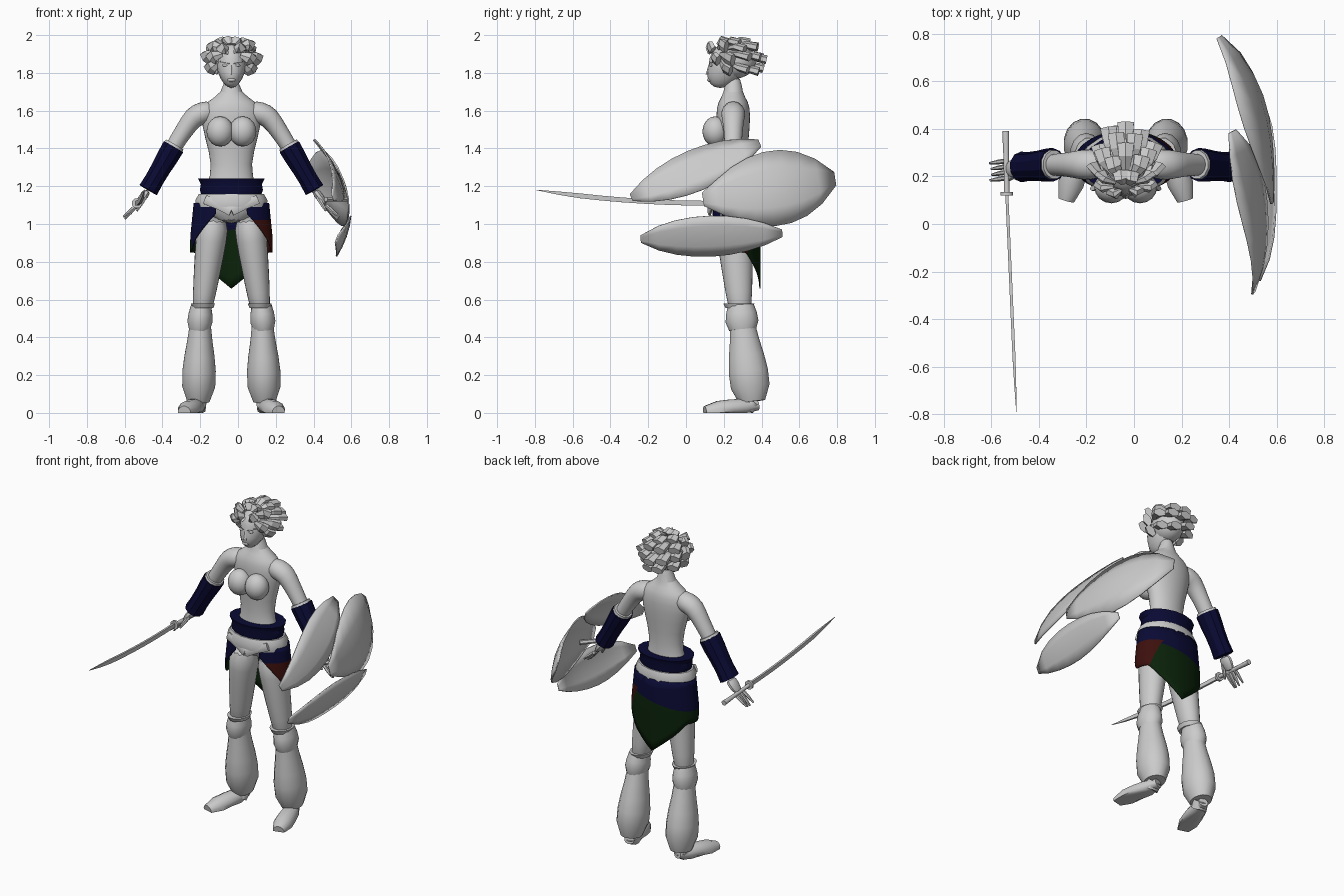
import bpy
import bmesh
import math
import random
from mathutils import Vector

if "Cube" in bpy.data.objects:
    bpy.data.objects.remove(bpy.data.objects["Cube"], do_unlink=True)

random.seed(4)
BODY_X = -0.035  # centre line of the figure
RIGHT, LEFT = -1, 1


def material(name, *colour):
    mat = bpy.data.materials.new(name)
    mat.use_nodes = True
    mat.diffuse_color = (*colour, 1)
    mat.node_tree.nodes["Principled BSDF"].inputs["Base Color"].default_value = (*colour, 1)
    return mat


GREY = material("plain grey", 0.6, 0.6, 0.6)
NAVY = material("navy cloth", 0.003, 0.003, 0.035)
GREEN = material("dark green cloth", 0.003, 0.016, 0.003)
RED = material("dark red cloth", 0.045, 0.005, 0.004)


def finish(name, bm, materials=(GREY,), smooth=40, rounded=False, thickness=0):
    """Turn a bmesh into a shaded object with its modifiers."""
    bmesh.ops.recalc_face_normals(bm, faces=bm.faces[:])
    mesh = bpy.data.meshes.new(name)
    bm.to_mesh(mesh)
    bm.free()
    for mat in materials:
        mesh.materials.append(mat)
    obj = bpy.data.objects.new(name, mesh)
    bpy.context.collection.objects.link(obj)
    if rounded:
        subdivision = obj.modifiers.new("Subdivision", "SUBSURF")
        subdivision.levels = subdivision.render_levels = 1
    if thickness:
        obj.modifiers.new("Thickness", "SOLIDIFY").thickness = thickness
    if smooth:
        bpy.ops.object.select_all(action="DESELECT")
        obj.select_set(True)
        bpy.context.view_layer.objects.active = obj
        bpy.ops.object.shade_smooth_by_angle(angle=math.radians(smooth))


def line(start, end, count):
    """Evenly spaced points between two places."""
    return [Vector(start).lerp(Vector(end), i / (count - 1)) for i in range(count)]


def bridge(bm, rows, closed):
    """Fill quads between neighbouring rows of vertices."""
    for low, high in zip(rows, rows[1:]):
        for k in range(len(low) - (not closed)):
            j = (k + 1) % len(low)
            bm.faces.new((low[k], low[j], high[j], high[k]))


def tube(name, path, radii, depth=1, side=LEFT, mat=GREY, sides=12, smooth=50, rounded=False):
    """Capped loft along a path; depth is the ratio of thickness to width, or a rule for it."""
    bm = bmesh.new()
    centres = [Vector((BODY_X + side * x, y, z)) for x, y, z in path]
    along_y = abs((centres[-1] - centres[0]).normalized().y) > 0.8
    reference = Vector((0, 0, 1)) if along_y else Vector((0, 1, 0))
    rings = []
    for i, (centre, radius) in enumerate(zip(centres, radii)):
        tangent = centres[min(i + 1, len(centres) - 1)] - centres[max(i - 1, 0)]
        across = reference.cross(tangent).normalized()
        back = tangent.cross(across).normalized()
        thickness = depth(radius) if callable(depth) else depth * radius
        ring = []
        for k in range(sides):
            angle = math.tau * (k + 0.5) / sides
            co = centre + across * radius * math.cos(angle) + back * thickness * math.sin(angle)
            co.z = max(co.z, 0)
            ring.append(bm.verts.new(co))
        rings.append(ring)
    bridge(bm, rings, closed=True)
    bm.faces.new(rings[0])
    bm.faces.new(rings[-1])
    finish(name, bm, (mat,), smooth, rounded)


def pair(name, path, radii, **options):
    """The same tube on both sides of the body."""
    for side, label in ((RIGHT, "right"), (LEFT, "left")):
        tube(f"{label}_{name}", path, radii, side=side, **options)


def ball(name, centre, size, jaw=0):
    """Ellipsoid; jaw narrows its lower half and brings it forward."""
    bm = bmesh.new()
    bmesh.ops.create_uvsphere(bm, u_segments=16, v_segments=10, radius=1)
    for v in bm.verts:
        v.co.x *= 1 + jaw * min(v.co.z, 0)
        v.co.y += 2 * jaw * min(v.co.z, 0)
        v.co = Vector((BODY_X, 0, 0)) + Vector(centre) + v.co * Vector(size)
    finish(name, bm)


# Torso, from crotch to neck
heights = (1, 1.1, 1.2, 1.31, 1.46, 1.58, 1.65, 1.69, 1.79)
widths = (0.07, 0.18, 0.13, 0.1, 0.145, 0.17, 0.14, 0.045, 0.04)
tube("torso", [(0, 0.25, z) for z in heights], widths, depth=lambda w: 0.03 + 0.38 * w,
     sides=16, rounded=True)

# Head and face
EYE_LEVEL = 1.84
ball("head", (0, 0.22, EYE_LEVEL), (0.08, 0.1, 0.12), jaw=0.2)
tube("nose", line((0, 0.125, EYE_LEVEL), (0, 0.12, 1.79), 3), (0.007, 0.011, 0.016), sides=6)
ball("lips", (0, 0.126, 1.763), (0.022, 0.014, 0.011))
pair("brow", line((0.01, 0.125, 1.85), (0.06, 0.15, 1.86), 3), (0.004, 0.006, 0.003), sides=6)
for side, label in ((RIGHT, "right"), (LEFT, "left")):
    ball(label + "_eye", (side * 0.03, 0.134, EYE_LEVEL), (0.018, 0.01, 0.008))
    ball(label + "_ear", (side * 0.078, 0.22, EYE_LEVEL - 0.02), (0.012, 0.02, 0.03))
    ball(label + "_bust", (side * 0.06, 0.155, 1.49), (0.072, 0.068, 0.08))

# Hair: broad blunt locks fanned back from the brow
crown, brow = Vector((0, 0.26, 1.865)), Vector((0, -0.07, 0.03))
ball("hair_cap", crown, (0.09, 0.11, 0.095))
for lift, count, parting in ((-28, 6, 80), (5, 9, 55), (35, 8, 25), (65, 5, 30)):
    for turn in range(count):
        heading = math.radians(parting + (360 - 2 * parting) * turn / (count - 1))
        rise = math.radians(lift + random.uniform(-7, 7))
        outward = Vector((math.sin(heading) * math.cos(rise),
                          -math.cos(heading) * math.cos(rise), math.sin(rise)))
        tip = crown + outward * Vector((0.14, 0.17, 0.11)) * random.uniform(0.9, 1.03)
        base = crown + outward * 0.06 + brow
        middle = base.lerp(tip, 0.5) + outward * 0.02
        tube("hair_lock", (base, middle, tip), (0.016, 0.034, 0.04), depth=0.6,
             sides=6, smooth=0)

# Arms with guards
shoulder, elbow, wrist = Vector((0.2, 0.25, 1.57)), Vector((0.3, 0.25, 1.42)), Vector((0.44, 0.24, 1.18))
knuckle, fingertip = Vector((0.5, 0.23, 1.1)), Vector((0.56, 0.22, 1.02))
collar = Vector((0.08, 0.25, 1.61))
pair("arm", [collar, collar.lerp(shoulder, 0.6), shoulder, shoulder.lerp(elbow, 0.5), elbow, wrist],
     (0.05, 0.066, 0.06, 0.049, 0.046, 0.03), depth=1.05, rounded=True)
pair("elbow_cuff", line(elbow, elbow.lerp(wrist, 0.1), 2), (0.055, 0.06), depth=1.1)
pair("arm_guard", line(elbow.lerp(wrist, 0.05), wrist, 5), (0.062, 0.06, 0.055, 0.053, 0.056),
     depth=1.15, mat=NAVY, sides=10, smooth=25)

# Hands
pair("palm", line(wrist, knuckle, 3), (0.025, 0.024, 0.018), depth=1.9, sides=8, rounded=True)
for finger in range(4):
    spread = Vector((0, 0.024 * (finger - 1.5), 0))
    curl = Vector((0.008, 0, 0.012)) * abs(finger - 1.4)
    pair("finger", line(knuckle + spread, fingertip + spread + curl, 3), (0.011, 0.01, 0.005), sides=6)
thumb = Vector((0, -0.05, -0.03))
pair("thumb", line(wrist.lerp(knuckle, 0.3) + thumb / 2, knuckle + thumb, 3),
     (0.013, 0.011, 0.006), sides=6)

# Legs, knee cuffs and baggy trousers
hip, knee, ankle = (0.09, 0.25, 1.05), (0.16, 0.29, 0.5), (0.175, 0.35, 0.06)
pair("thigh", line(hip, knee, 5), (0.09, 0.086, 0.076, 0.064, 0.05), depth=1.15, rounded=True)
pair("knee_band", line((0.15, 0.28, 0.555), (0.15, 0.28, 0.58), 2), (0.056, 0.066), depth=1.3)
pair("knee_cuff", line((0.16, 0.29, 0.57), (0.17, 0.3, 0.44), 4), (0.054, 0.064, 0.068, 0.056),
     depth=1.28, sides=14)
pair("trouser", line((0.165, 0.3, 0.46), ankle, 6), (0.058, 0.068, 0.081, 0.09, 0.089, 0.06),
     depth=1.18, sides=16)

# Feet, flattened on the ground
pair("ankle", line(ankle, (0.18, 0.32, 0.02), 2), (0.045, 0.045))
pair("foot", line((0.17, 0.38, 0.04), (0.25, 0.1, 0.005), 5), (0.03, 0.05, 0.056, 0.056, 0.035),
     depth=0.9)

# Waist belt and sash
tube("waist_belt", line((0, 0.25, 1.15), (0, 0.25, 1.24), 4), (0.16, 0.17, 0.165, 0.18),
     depth=0.7, mat=NAVY, sides=16, smooth=30)
tube("hip_sash", line((0, 0.25, 1.09), (0, 0.25, 1.16), 3), (0.19, 0.195, 0.175), depth=0.7, sides=16)
pair("sash_drape", line((0.14, 0.15, 1.13), (0, 0.125, 1.07), 3), (0.026, 0.024, 0.03),
     depth=0.4, sides=8)

# Open-fronted skirt, longest at the back
WAIST, OPENING, COLUMNS, ROWS = 1.11, 24, 52, 8
bm = bmesh.new()
grid = []
for i in range(COLUMNS + 1):
    degrees = OPENING + (360 - 2 * OPENING) * i / COLUMNS
    angle, wrap = math.radians(degrees), min(degrees, 360 - degrees) / 180
    hem = max(0.85, 1.14 - 0.65 * wrap) - 0.55 * max(0, wrap - 0.65)
    column = []
    for j in range(ROWS + 1):
        z = WAIST + (hem - WAIST) * j / ROWS
        flare = 1 + min(0.09, (WAIST - z) / 2)
        column.append(bm.verts.new((BODY_X + 0.2 * flare * math.sin(angle),
                                    0.258 - 0.125 * flare * math.cos(angle), z)))
    grid.append(column)
bridge(bm, grid, closed=False)

# Skirt colours, cut cleanly: green behind a slanted seam, red on the left hip
green_top = (Vector((BODY_X, 0, 0.97)), Vector((-0.2, 0, 1)))
green_seam = (Vector((BODY_X, 0.27, 0.85)), Vector((-0.3, 1, -0.35)))
red_top = (Vector((BODY_X, 0, 1.02)), Vector((0, 0, 1)))
for point, normal in (green_top, green_seam, red_top):
    bmesh.ops.bisect_plane(bm, geom=bm.verts[:] + bm.edges[:] + bm.faces[:],
                           plane_co=point, plane_no=normal)


def above(place, plane):
    return (place - plane[0]).dot(plane[1]) > 0


for face in bm.faces:
    middle = face.calc_center_median()
    if above(middle, green_seam):
        face.material_index = 0 if above(middle, green_top) else 1
    elif middle.x > BODY_X and not above(middle, red_top):
        face.material_index = 2
finish("skirt", bm, (NAVY, GREEN, RED), thickness=0.006)

# Curved sword in the right hand
hilt, point = Vector((0.5, 0.12, 1.11)), Vector((0.46, -0.79, 1.11))
blade = line(hilt, point, 9)
for i, place in enumerate(blade):
    place.z += 0.07 * (i / 8) ** 2
tube("sword_blade", blade, [0.009] * 7 + [0.006, 0.001], depth=2, side=RIGHT, sides=4, smooth=0)
tube("sword_guard", line(hilt, hilt + Vector((0, 0.015, 0)), 2), (0.028, 0.028), side=RIGHT, sides=8)
tube("sword_handle", line(hilt, (0.505, 0.39, 1.095), 4), (0.012, 0.012, 0.013, 0.016),
     side=RIGHT, sides=8)


def petal(name, start, end, half_width, fullest, layer):
    """Blunt leaf-shaped plate between two (y, z) tips, lying on the shield's outward dome."""
    bm = bmesh.new()
    start, end = Vector(start), Vector(end)
    normal = (end - start).orthogonal().normalized()
    steps, rows = 8, []
    for i in range(steps + 1):
        t = i / steps
        bulge = max(0, math.sin(math.pi * t ** fullest))
        width = half_width * max(0.18, bulge ** 0.6)
        row = []
        for u in (-1, -0.5, 0, 0.5, 1):
            y, z = start.lerp(end, t) + normal * width * u
            dome = 0.75 * abs(y - 0.15) ** 3 + 1.2 * (z - 1.08) ** 2
            row.append(bm.verts.new((0.59 + layer - dome, y, z)))
        rows.append(row)
    bridge(bm, rows, closed=False)
    finish(name, bm, smooth=30, thickness=0.008)


# Three-petal shield on the left arm
petal("shield_upper_petal", (-0.29, 1.14), (0.39, 1.43), 0.11, 1, -0.015)
petal("shield_rear_petal", (0.09, 1.13), (0.79, 1.24), 0.2, 1.15, 0)
petal("shield_lower_petal", (-0.24, 0.92), (0.51, 0.95), 0.108, 0.95, 0.012)
tube("shield_grip", line(knuckle + Vector((0, -0.1, 0.03)), (0.61, 0.25, 1.13), 3),
     (0.014, 0.014, 0.014), sides=6)
